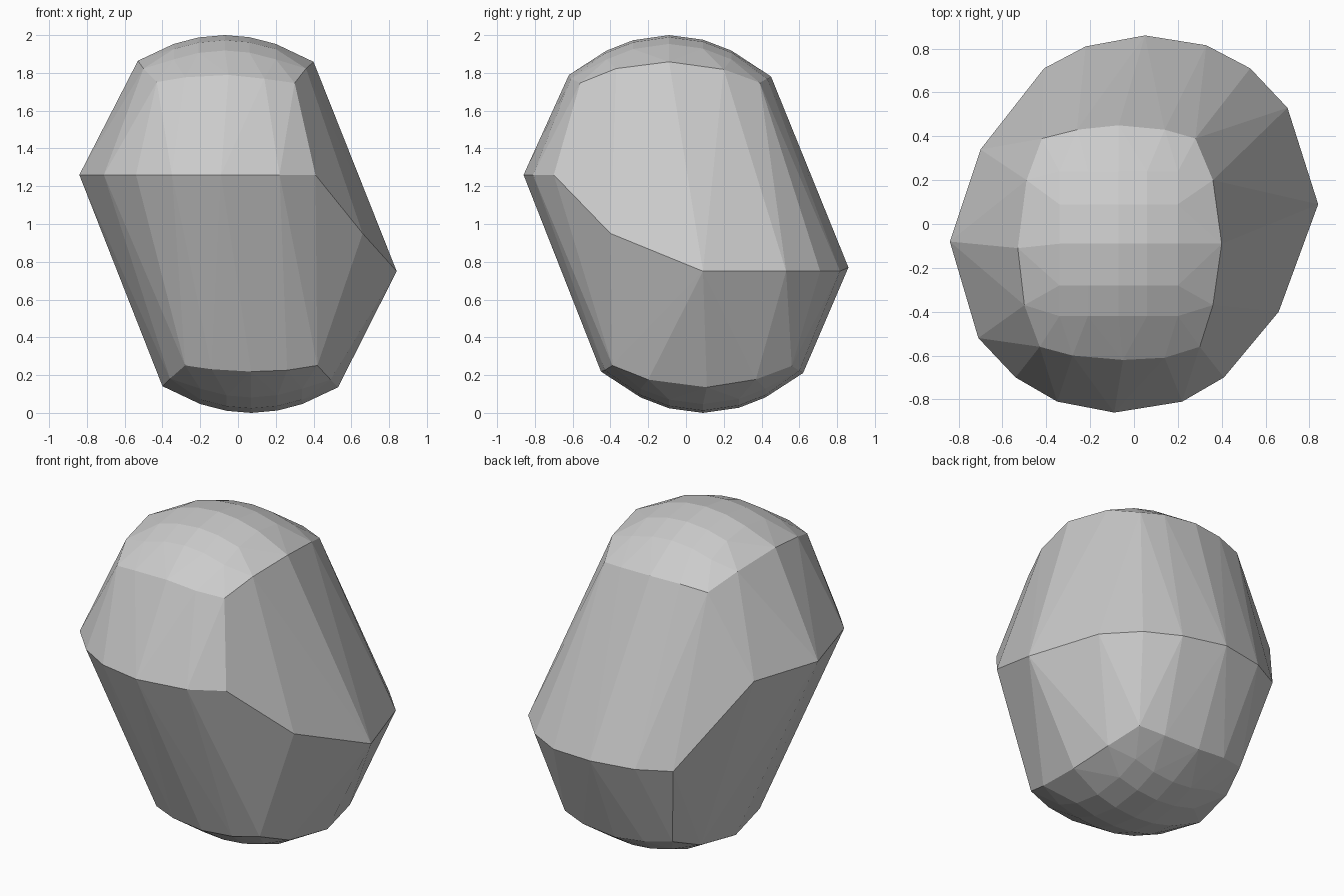
import bpy, bmesh

if "Cube" in bpy.data.objects:
    bpy.data.objects.remove(bpy.data.objects["Cube"])

# Widest ring: high along the front and left, low along the back and right
high = [(0.41, -0.70), (0.22, -0.81), (-0.09, -0.86), (-0.35, -0.81), (-0.54, -0.70),
        (-0.71, -0.52), (-0.84, -0.08), (-0.70, 0.34)]
low = [(0.70, 0.53), (0.53, 0.71), (0.33, 0.815), (0.84, 0.09)]
points = [(x, y, 1.26) for x, y in high] + [(x, y, 0.75) for x, y in low]
points += [(0.66, -0.40, 0.95), (0.05, 0.86, 0.77), (-0.22, 0.81, 0.77), (-0.41, 0.71, 0.77)]

# Domed cap: rounded-square rim plus an inner grid, all on a shallow dome
rim = [(-.53, -.11), (-.49, .20), (-.42, .39), (-.26, .43), (-.07, .45), (.14, .43),
       (.28, .39), (.36, .20), (.40, -.09), (.36, -.37), (.30, -.56), (.14, -.61),
       (-.05, -.62), (-.28, -.60), (-.43, -.56), (-.50, -.37)]
grid = [(x, y) for x in (-.34, -.21, -.07, .06, .20) for y in (-.42, -.28, -.09, .09, .24)]
for x, y in rim + grid:
    z = 2.0 - 0.64 * (x + 0.07) ** 2 - 0.75 * (y + 0.09) ** 2
    points.append((x, y, z))
    points.append((-x, -y, 2.0 - z))  # opposite cap, mirrored through the centre

# Faceted rock: the convex skin over all points
bm = bmesh.new()
for p in points:
    bm.verts.new(p)
hull = bmesh.ops.convex_hull(bm, input=bm.verts[:])
loose = [v for v in bm.verts if not v.link_faces]
bmesh.ops.delete(bm, geom=loose, context='VERTS')
bmesh.ops.recalc_face_normals(bm, faces=bm.faces[:])
mesh = bpy.data.meshes.new("rock")
bm.to_mesh(mesh)
bm.free()
rock = bpy.data.objects.new("rock", mesh)
bpy.context.collection.objects.link(rock)
